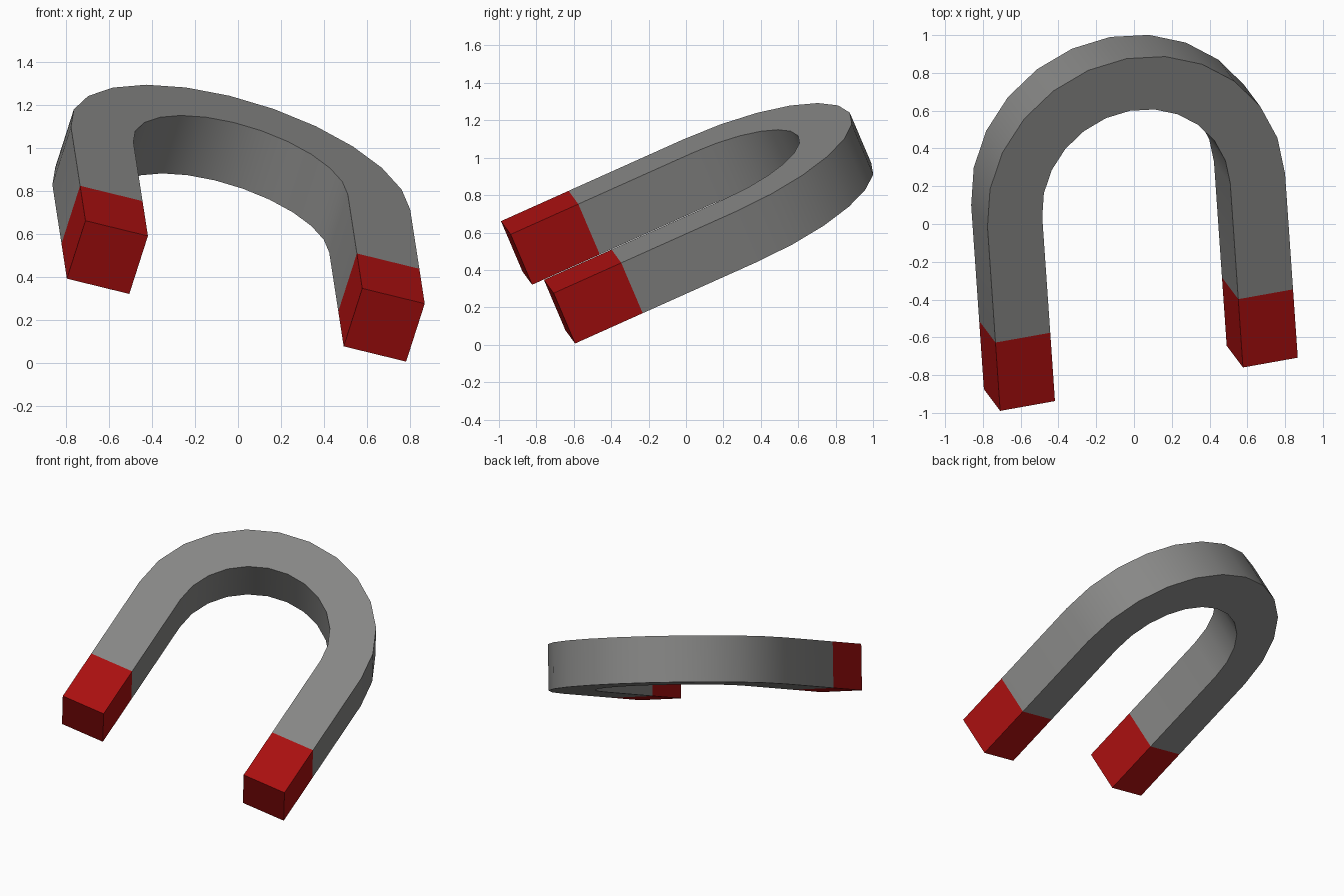
import bpy, bmesh, math
from mathutils import Matrix, Vector

cube = bpy.data.objects.get("Cube")
if cube:
    bpy.data.objects.remove(cube)

OUTER, INNER = 0.823, 0.52      # bend radii
LEG, TIP, THICK = 1.07, 0.397, 0.305
SEGMENTS = 12


def material(name, rgb):
    mat = bpy.data.materials.new(name)
    mat.use_nodes = True
    color = (*rgb, 1)
    mat.diffuse_color = color
    mat.node_tree.nodes["Principled BSDF"].inputs["Base Color"].default_value = color
    return mat


def rail(radius):
    """U-shaped line: right leg up, round the bend, left leg down."""
    ends = [-LEG, TIP - LEG]
    arc = [(radius * math.cos(math.pi * i / SEGMENTS),
            radius * math.sin(math.pi * i / SEGMENTS)) for i in range(SEGMENTS + 1)]
    return [(radius, y) for y in ends] + arc + [(-radius, y) for y in reversed(ends)]


# Horseshoe body: a square section carried along the U
bm = bmesh.new()
rings = []
for (ox, oy), (ix, iy) in zip(rail(OUTER), rail(INNER)):
    section = [(ox, oy, 0), (ix, iy, 0), (ix, iy, -THICK), (ox, oy, -THICK)]
    rings.append([bm.verts.new(p) for p in section])
for a, b in zip(rings, rings[1:]):
    for i in range(4):
        j = (i + 1) % 4
        bm.faces.new((a[i], a[j], b[j], b[i]))
bm.faces.new(rings[0])
bm.faces.new(rings[-1])
bmesh.ops.recalc_face_normals(bm, faces=bm.faces)

# Red pole tips at the ends of both legs
for face in bm.faces:
    face.material_index = int(face.calc_center_median().y < TIP - LEG - 0.01)

mesh = bpy.data.meshes.new("horseshoe_magnet")
bm.to_mesh(mesh)
bm.free()
mesh.materials.append(material("steel grey", (0.245, 0.245, 0.24)))
mesh.materials.append(material("pole red", (0.41, 0.005, 0.005)))
magnet = bpy.data.objects.new("horseshoe_magnet", mesh)
bpy.context.collection.objects.link(magnet)

# Tilted resting pose
across = Vector((0.957, 0.171, -0.234)).normalized()
along = Vector((-0.062, 0.911, 0.408))
up = across.cross(along).normalized()
along = up.cross(across)
pose = Matrix((across, along, up)).transposed().to_4x4()
pose.translation = (0.012, 0.126, 0.905)
mesh.transform(pose)

bpy.ops.object.select_all(action="DESELECT")
magnet.select_set(True)
bpy.context.view_layer.objects.active = magnet
bpy.ops.object.shade_smooth_by_angle(angle=math.radians(30))
